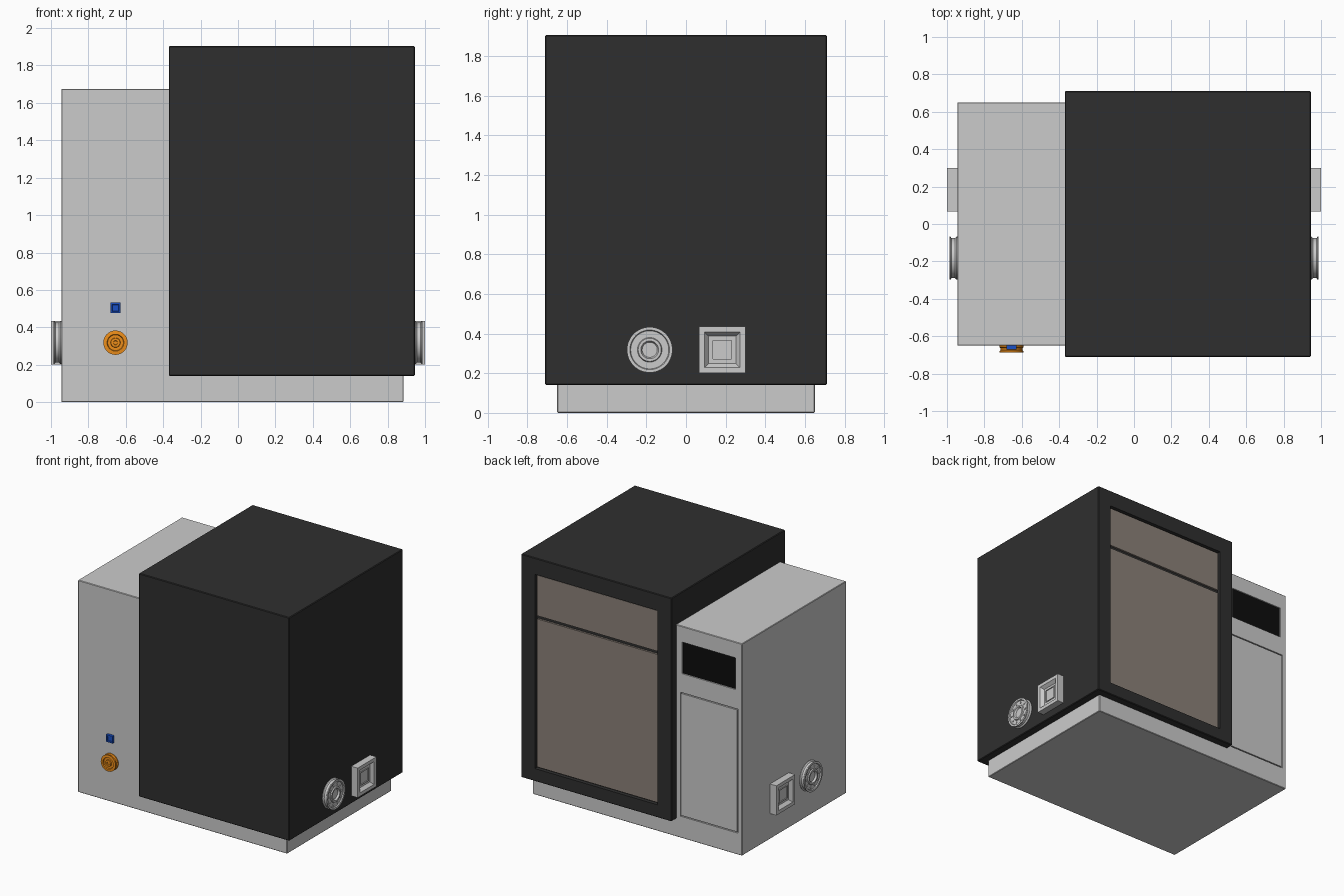
import bpy, bmesh, math
from mathutils import Vector

if "Cube" in bpy.data.objects:
    bpy.data.objects.remove(bpy.data.objects["Cube"])


def material(name, r, g, b):
    m = bpy.data.materials.new(name)
    m.diffuse_color = (r, g, b, 1)
    m.use_nodes = True
    m.node_tree.nodes["Principled BSDF"].inputs["Base Color"].default_value = m.diffuse_color
    return m


BLACK = material("black_paint", 0.028, 0.028, 0.028)
DARK = material("dark_display", 0.004, 0.004, 0.004)
BROWN = material("tinted_panel", 0.26, 0.22, 0.19)
ORANGE = material("orange", 0.85, 0.27, 0.01)
BLUE = material("blue", 0.01, 0.08, 0.56)


def finish(name, bm, mat=None):
    bmesh.ops.recalc_face_normals(bm, faces=bm.faces)
    me = bpy.data.meshes.new(name)
    bm.to_mesh(me)
    bm.free()
    ob = bpy.data.objects.new(name, me)
    bpy.context.collection.objects.link(ob)
    if mat:
        me.materials.append(mat)
    return ob


def prism(name, outline, y0, y1, mat=None, bevel=0):
    """Extrude an (x, z) outline from y0 to y1."""
    bm = bmesh.new()
    face = bm.faces.new([bm.verts.new((x, y0, z)) for x, z in outline])
    out = bmesh.ops.extrude_face_region(bm, geom=[face])["geom"]
    verts = [v for v in out if isinstance(v, bmesh.types.BMVert)]
    bmesh.ops.translate(bm, verts=verts, vec=(0, y1 - y0, 0))
    if bevel:
        bmesh.ops.recalc_face_normals(bm, faces=bm.faces)
        bmesh.ops.bevel(bm, geom=bm.edges[:], offset=bevel, segments=1, affect='EDGES')
    return finish(name, bm, mat)


def box(name, x0, x1, z0, z1, y0, y1, mat=None, bevel=0):
    return prism(name, [(x0, z0), (x1, z0), (x1, z1), (x0, z1)], y0, y1, mat, bevel)


def recess(ob, x0, x1, z0, z1, y0):
    """Cut a pocket into the back of an object, down to y0."""
    cutter = box("cutter", x0, x1, z0, z1, y0, 1.0)
    cutter.hide_render = True
    mod = ob.modifiers.new("pocket", 'BOOLEAN')
    mod.operation = 'DIFFERENCE'
    mod.solver = 'EXACT'
    mod.object = cutter
    bpy.context.view_layer.objects.active = ob
    bpy.ops.object.modifier_apply(modifier=mod.name)
    bpy.data.objects.remove(cutter)


def lathe(name, profile, sides, place, direction, mat=None):
    """Stack rings of (radius, height); four sides give a square port."""
    square = sides == 4
    scale, turn = (math.sqrt(2), math.pi / 4) if square else (1, 0)
    bm = bmesh.new()
    rings = []
    for r, h in profile:
        rings.append([bm.verts.new((r * scale * math.cos(turn + math.tau * i / sides),
                                    r * scale * math.sin(turn + math.tau * i / sides), h))
                      for i in range(sides)])
    for a, b in zip(rings, rings[1:]):
        for i in range(sides):
            j = (i + 1) % sides
            bm.faces.new((a[i], a[j], b[j], b[i]))
    bm.faces.new(rings[0][::-1])
    bm.faces.new(rings[-1])
    ob = finish(name, bm, mat)
    ob.rotation_mode = 'QUATERNION'
    ob.rotation_quaternion = Vector(direction).to_track_quat('Z', 'Y')
    ob.location = place
    if not square:
        bpy.ops.object.select_all(action='DESELECT')
        ob.select_set(True)
        bpy.context.view_layer.objects.active = ob
        bpy.ops.object.shade_smooth_by_angle(angle=math.radians(30))
    return ob


# Grey tower and plinth, one L-shaped body
body = prism("body_and_plinth",
             [(-0.945, 0), (0.885, 0), (0.885, 0.15), (-0.36, 0.15), (-0.36, 1.675), (-0.945, 1.675)],
             -0.65, 0.65, bevel=0.004)
recess(body, -0.89, -0.42, 1.30, 1.55, 0.625)
recess(body, -0.91, -0.405, 0.17, 1.15, 0.635)
box("display", -0.89, -0.42, 1.30, 1.55, 0.62, 0.64, DARK)
box("service_door", -0.902, -0.413, 0.178, 1.142, 0.63, 0.65)

# Black cabinet with two tinted panels at the back
cabinet = box("cabinet", -0.37, 0.945, 0.14, 1.905, -0.71, 0.71, BLACK, 0.005)
recess(cabinet, -0.25, 0.825, 0.24, 1.775, 0.68)
box("upper_panel", -0.24, 0.815, 1.445, 1.765, 0.67, 0.695, BROWN)
box("lower_panel", -0.24, 0.815, 0.25, 1.42, 0.67, 0.695, BROWN)

# Side ports, the same on both sides
ROUND = [(0.115, -0.01), (0.115, 0.004), (0.107, 0.012), (0.107, 0.03), (0.115, 0.037),
         (0.115, 0.042), (0.1, 0.042), (0.096, 0.034), (0.062, 0.034), (0.058, 0.042),
         (0.045, 0.042), (0.038, 0.028)]
SQUARE = [(0.117, -0.01), (0.117, 0.055), (0.09, 0.055), (0.07, 0.03),
          (0.052, 0.03), (0.052, 0.036), (0.047, 0.036), (0.047, 0.028)]
for side, label in ((1, "right"), (-1, "left")):
    x = 0.945 * side
    lathe(f"{label}_round_port", ROUND, 48, (x, -0.183, 0.318), (side, 0, 0))
    lathe(f"{label}_square_port", SQUARE, 4, (x, 0.183, 0.318), (side, 0, 0))
    for i in range(10):
        a = math.tau * i / 10
        lathe(f"{label}_port_bolt_{i + 1}", [(0.007, 0.03), (0.007, 0.039)], 10,
              (x, -0.183 + 0.079 * math.cos(a), 0.318 + 0.079 * math.sin(a)), (side, 0, 0))

# Orange knob and blue button on the front
KNOB = [(0.065, -0.01), (0.065, 0.008), (0.058, 0.014), (0.058, 0.024), (0.065, 0.03),
        (0.065, 0.036), (0.045, 0.038), (0.042, 0.03), (0.026, 0.03), (0.024, 0.038),
        (0.012, 0.038), (0.01, 0.032)]
BUTTON = [(0.028, -0.01), (0.028, 0.022), (0.018, 0.022), (0.016, 0.016), (0.008, 0.016)]
lathe("orange_knob", KNOB, 40, (-0.655, -0.65, 0.318), (0, -1, 0), ORANGE)
lathe("blue_button", BUTTON, 4, (-0.655, -0.65, 0.504), (0, -1, 0), BLUE)
